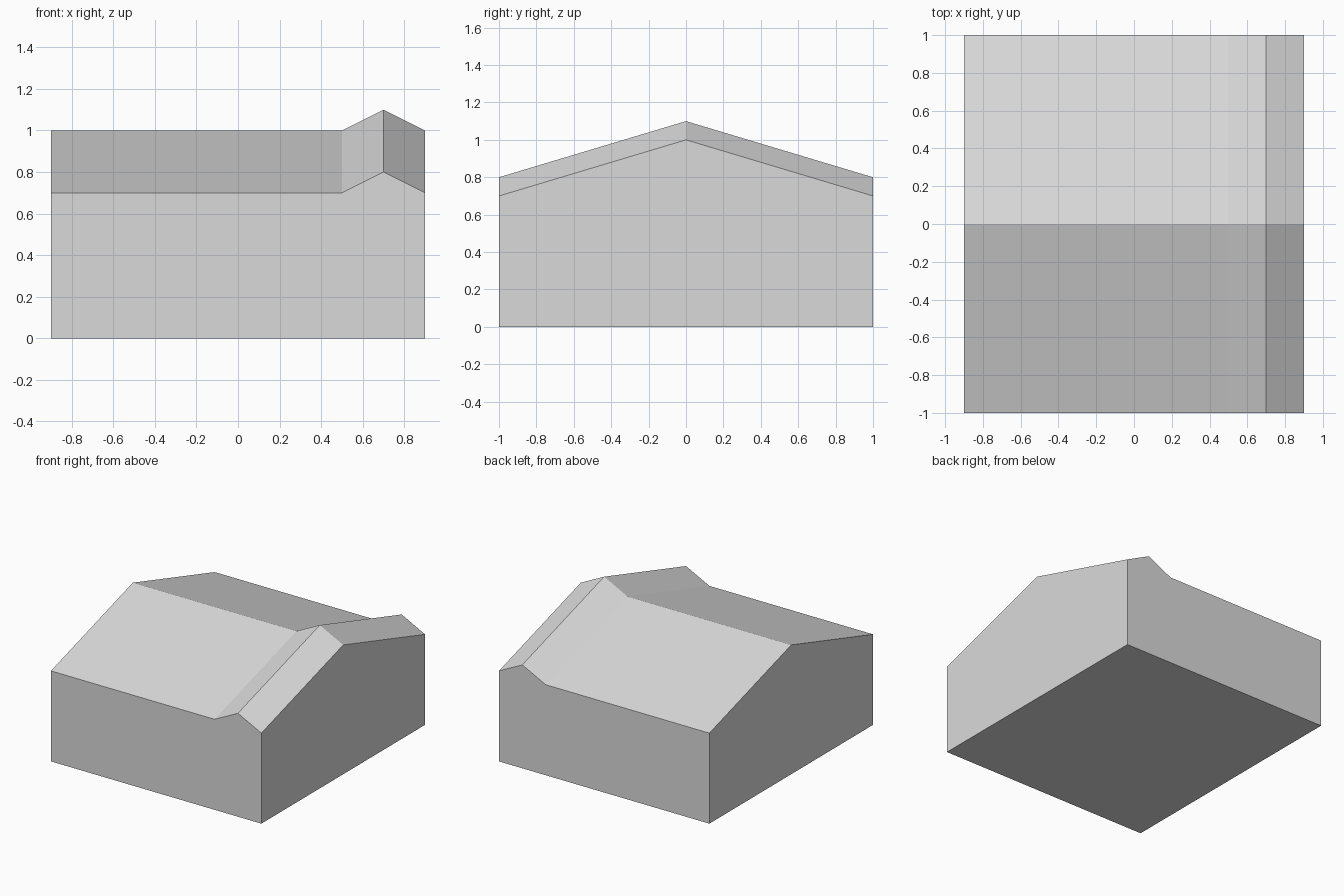
import bpy
import bmesh

cube = bpy.data.objects.get("Cube")
if cube:
    bpy.data.objects.remove(cube, do_unlink=True)

# One plain grey for the whole block
grey = bpy.data.materials.new("light_grey")
grey.use_nodes = True
colour = (0.7, 0.7, 0.7, 1)
grey.diffuse_color = colour
grey.node_tree.nodes["Principled BSDF"].inputs["Base Color"].default_value = colour

HALF_DEPTH = 1.0
EAVE, RIDGE = 0.7, 1.0
# (x, lift): the roof swells into a raised band near one end
STATIONS = [(-0.9, 0), (0.5, 0), (0.7, 0.1), (0.9, 0)]


def gable_ring(bm, x, lift):
    """Gable cross-section: floor, eave, ridge, eave, floor."""
    section = [(-HALF_DEPTH, 0), (-HALF_DEPTH, EAVE + lift), (0, RIDGE + lift),
               (HALF_DEPTH, EAVE + lift), (HALF_DEPTH, 0)]
    return [bm.verts.new((x, y, z)) for y, z in section]


# Sweep the gable along the length and cap both ends
bm = bmesh.new()
rings = [gable_ring(bm, x, lift) for x, lift in STATIONS]
for a, b in zip(rings, rings[1:]):
    for i in range(len(a)):
        j = (i + 1) % len(a)
        bm.faces.new((a[i], a[j], b[j], b[i]))
bm.faces.new(rings[0])
bm.faces.new(rings[-1])
bmesh.ops.recalc_face_normals(bm, faces=bm.faces)

mesh = bpy.data.meshes.new("gabled_block")
bm.to_mesh(mesh)
bm.free()
mesh.materials.append(grey)
block = bpy.data.objects.new("gabled_block", mesh)
bpy.context.collection.objects.link(block)
